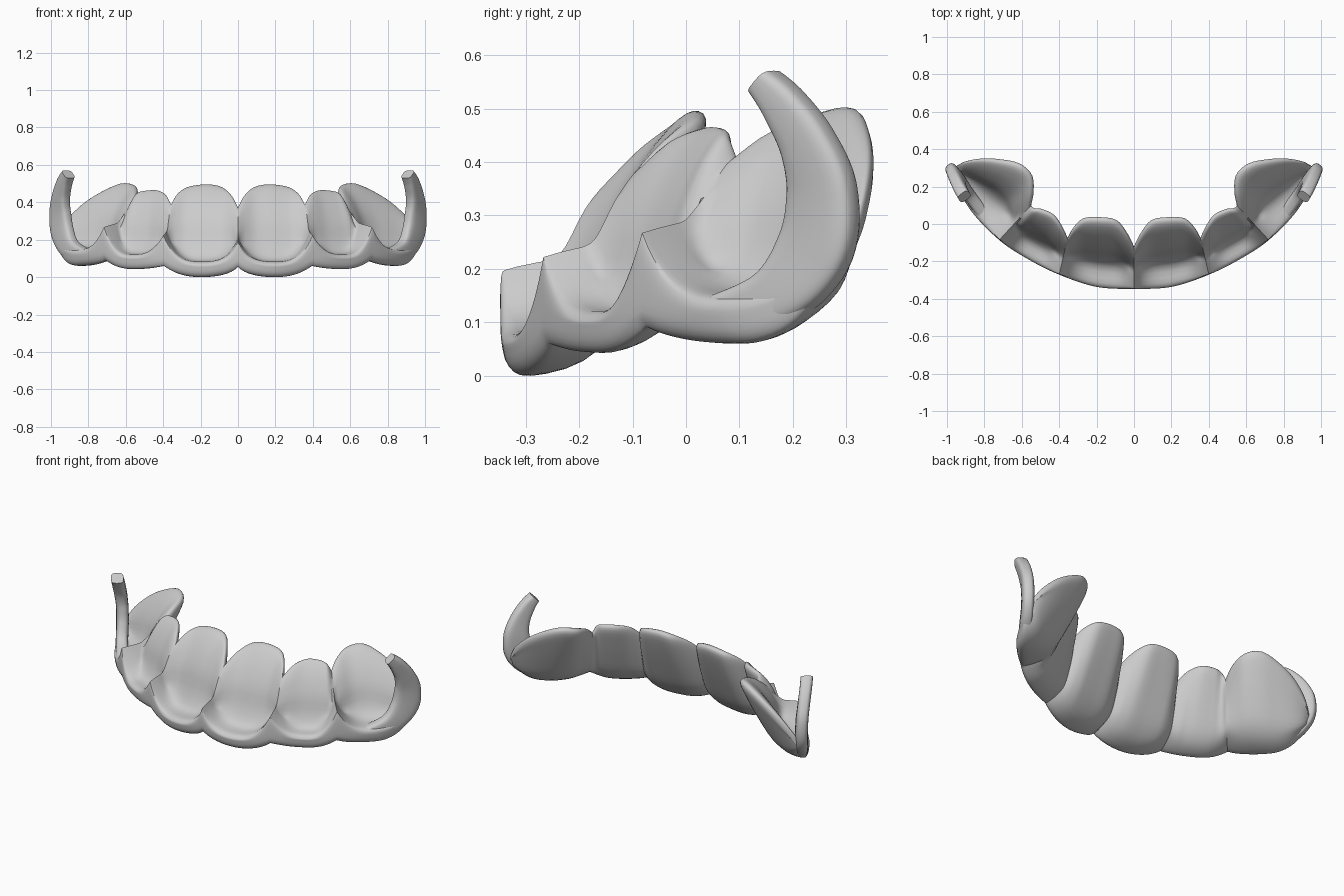
import bpy, bmesh, math
from mathutils import Vector

if "Cube" in bpy.data.objects:
    bpy.data.objects.remove(bpy.data.objects["Cube"])


def cat(a, b, c, d, t):
    return 0.5 * (2*b + (c-a)*t + (2*a-5*b+4*c-d)*t*t + (3*b-a-3*c+d)*t**3)


def track(keys, u):
    # smooth curve through keys (u, value...)
    i = 0
    while i < len(keys) - 2 and u > keys[i+1][0]:
        i += 1
    t = (u - keys[i][0]) / (keys[i+1][0] - keys[i][0])
    g = lambda j: Vector(keys[max(0, min(len(keys)-1, j))][1:])
    return cat(g(i-1), g(i), g(i+1), g(i+2), t)


def closed(pts, n):
    m = len(pts)
    return [cat(pts[i-1], pts[i], pts[(i+1) % m], pts[(i+2) % m], k/n)
            for i in range(m) for k in range(n)]


def loft(name, rings):
    bm = bmesh.new()
    vs = [[bm.verts.new(p) for p in r] for r in rings]
    n = len(vs[0])
    for a, b in zip(vs, vs[1:]):
        for i in range(n):
            bm.faces.new((a[i], a[(i+1) % n], b[(i+1) % n], b[i]))
    bm.faces.new(vs[0])
    bm.faces.new(vs[-1])
    bmesh.ops.recalc_face_normals(bm, faces=bm.faces)
    me = bpy.data.meshes.new(name)
    bm.to_mesh(me)
    bm.free()
    ob = bpy.data.objects.new(name, me)
    bpy.context.collection.objects.link(ob)
    bpy.ops.object.select_all(action='DESELECT')
    ob.select_set(True)
    bpy.context.view_layer.objects.active = ob
    bpy.ops.object.shade_smooth_by_angle(angle=math.radians(40))
    return ob


# Outer arch line seen from above: u, x, y (one unit of u per tooth)
ARCH = [(0, 0, -.347), (.5, .2, -.335), (1, .4, -.27), (1.5, .57, -.185),
        (2, .72, -.085), (2.5, .87, .07), (3, .97, .24)]
# Top edge of the back plate, one curve per tooth: u, x, y, z
TOPS = [
    [(0, 0, -.12, .37), (.1, .035, -.05, .435), (.28, .09, .018, .482), (.5, .17, .035, .495),
     (.75, .27, .03, .48), (.9, .325, -.02, .44), (1, .355, -.075, .385)],
    [(1, .355, -.075, .385), (1.12, .385, -.01, .44), (1.35, .43, .05, .463),
     (1.65, .495, .08, .46), (1.87, .535, .085, .445), (2, .55, .1, .405)],
    [(2, .55, .1, .405), (2.15, .537, .17, .455), (2.3, .545, .26, .49), (2.45, .61, .322, .5),
     (2.6, .71, .345, .46), (2.75, .81, .35, .40), (2.9, .9, .335, .32), (3, .95, .31, .25)]]
# Scalloped lip and bottom heights per tooth: start, middle, end
LIP = [(.2, .082, .225), (.225, .12, .27), (.27, .15, .24)]
LOW = [(.055, 0, .06), (.06, .043, .09), (.09, .06, .18)]


def scallop(h, f, power):
    t = 2*f - 1
    end = h[2] if t > 0 else h[0]
    return h[1] + (end - h[1]) * abs(t)**power


def section(u, side):
    k = min(2, int(u))
    f = u - k
    p, top = track(ARCH, u), track(TOPS[k], u)
    lip, low = scallop(LIP[k], f, 2.8), scallop(LOW[k], f, 2.3)
    L, H, tz = (top.xy - p).length, top.z - low, top.z
    d = (top.xy - p) / L
    e = abs(2*f - 1)**3    # thicker between teeth, so the back stays smooth
    prof = [(0, low + .05), (.03*L, low + .014), (.12*L, low), ((.36 + .1*e)*L, low + .025),
            ((.56 + .14*e)*L, low + .2*H), ((.74 + .12*e)*L, low + .46*H),
            ((.9 + .07*e)*L, low + .73*H), (L, tz - .03),
            (.97*L, tz), (.87*L, tz - .03*H), (.7*L, low + .82*H),
            (.54*L, max(low + .6*H, lip + .04)), (.44*L, max(low + .36*H, lip + .02)),
            (.3*L, lip + .012), (.07*L, lip), (.005*L, lip - .015)]
    return [Vector(((p.x + d.x*q.x)*side, p.y + d.y*q.x, q.y))
            for q in closed([Vector(a) for a in prof], 3)]


# Continuous shell behind six teeth
N = 24
us = [i / N for i in range(3*N + 1)]
loft("tooth_tray", [section(u, -1) for u in reversed(us)] + [section(u, 1) for u in us[1:]])

# Curved clasp at each end: u, x, y, z, half width
CLASP = [(0, .77, .01, .115, .018), (1, .885, .16, .145, .055), (2, .937, .24, .235, .078),
         (3, .95, .255, .34, .073), (4, .945, .23, .43, .056), (5, .927, .185, .505, .042),
         (6, .907, .147, .55, .03)]
n = Vector((.8, -.6, 0))
for side, label in ((1, "right"), (-1, "left")):
    rings = []
    for i in range(49):
        u = i / 8
        c = track(CLASP, u)
        way = (track(CLASP, min(6, u+.05)) - track(CLASP, max(0, u-.05))).xyz.normalized()
        wide = n.cross(way).normalized()
        ring = []
        for j in range(28):
            a = 2*math.pi*j/28
            ca, sa = math.cos(a), math.sin(a)
            q = c.xyz + wide*c.w*math.copysign(abs(ca)**.6, ca) \
                + n*.034*math.copysign(abs(sa)**.6, sa)
            ring.append((q.x*side, q.y, q.z))
        rings.append(ring)
    loft(label + "_clasp", rings)
